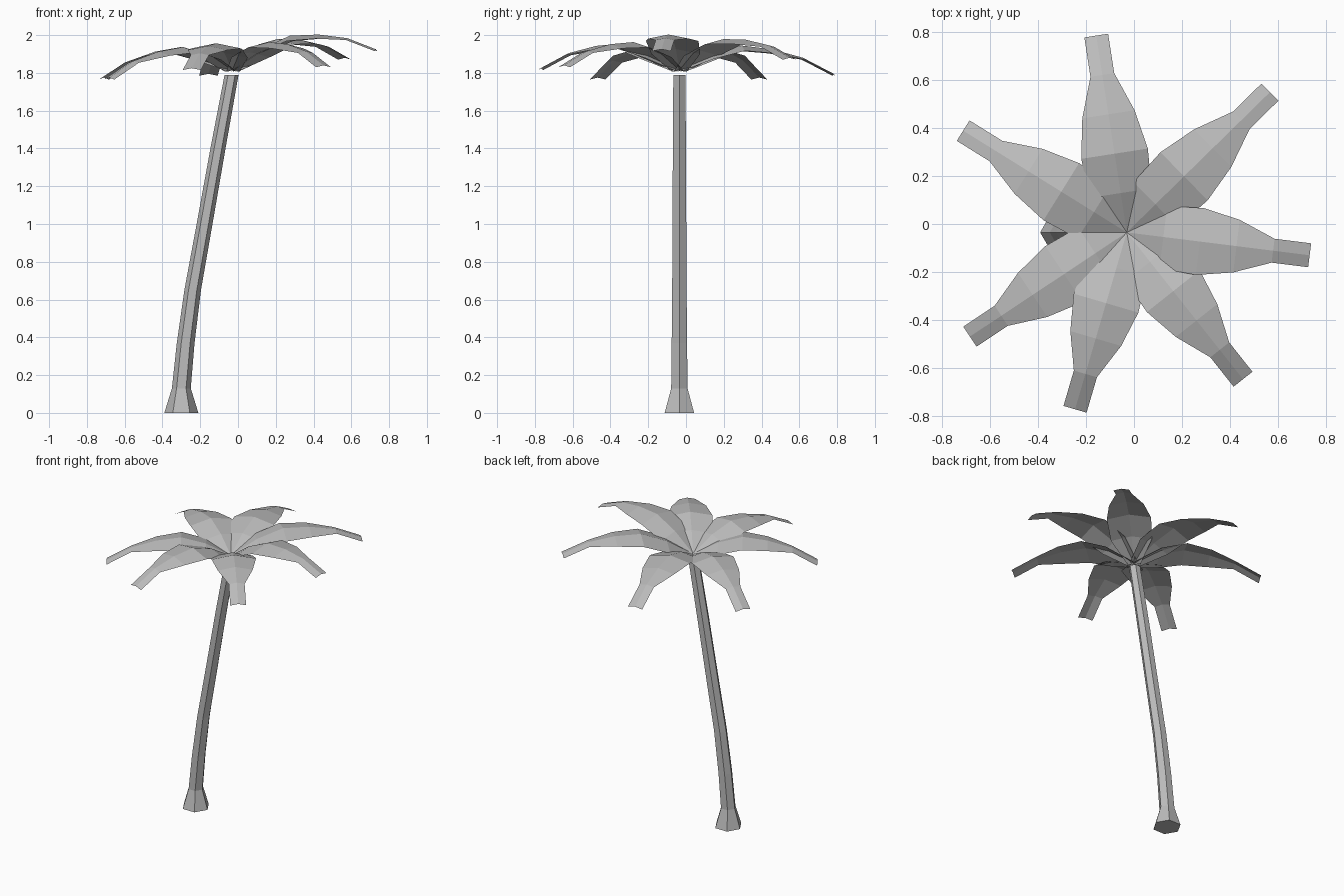
import bpy
import bmesh
from math import sin, cos, atan2, hypot, pi
from mathutils import Vector

cube = bpy.data.objects.get("Cube")
if cube:
    bpy.data.objects.remove(cube, do_unlink=True)

grey = bpy.data.materials.new("plain grey")
grey.use_nodes = True
colour = (0.5, 0.5, 0.5, 1)
grey.diffuse_color = colour
grey.node_tree.nodes["Principled BSDF"].inputs["Base Color"].default_value = colour


def loft(name, rings, closed):
    """Skin a list of cross-sections with flat quads."""
    bm = bmesh.new()
    rows = [[bm.verts.new(p) for p in ring] for ring in rings]
    n = len(rows[0])
    for low, high in zip(rows, rows[1:]):
        for i in range(n if closed else n - 1):
            j = (i + 1) % n
            bm.faces.new((low[i], low[j], high[j], high[i]))
    if closed:
        bm.faces.new(rows[0][::-1])
        bm.faces.new(rows[-1])
    mesh = bpy.data.meshes.new(name)
    bm.to_mesh(mesh)
    bm.free()
    mesh.materials.append(grey)
    obj = bpy.data.objects.new(name, mesh)
    bpy.context.collection.objects.link(obj)
    return obj


# Leaning six-sided trunk with a flared foot: (x, z, radius)
CY = -0.035
trunk = [(-0.30, 0, 0.09), (-0.30, 0.13, 0.05), (-0.277, 0.37, 0.047),
         (-0.24, 0.65, 0.044), (-0.177, 1.0, 0.042), (-0.106, 1.4, 0.04),
         (-0.034, 1.79, 0.037)]
loft("trunk", [[(x + r * cos(k * pi / 3), CY + r * sin(k * pi / 3), z)
                for k in range(6)] for x, z, r in trunk], True)

# Arching fronds with a raised midrib: (half width, height above crown)
crown = Vector((-0.03, CY, 1.815))
section = [(0.04, 0), (0.13, 0.085), (0.14, 0.13), (0.11, 0.11),
           (0.05, 0.065), (0.05, -0.02)]
# Tip of each frond: (x, y, extra lift at the tip)
tips = [(-0.157, 0.783, 0.0), (0.565, 0.548, 0.085), (0.73, -0.13, 0.13),
        (0.453, -0.645, 0.045), (-0.245, -0.77, 0.03),
        (-0.682, -0.468, -0.02), (-0.71, 0.388, -0.02)]
for number, (tx, ty, lift) in enumerate(tips, 1):
    dx, dy = tx - crown.x, ty - crown.y
    length, angle = hypot(dx, dy), atan2(dy, dx)
    out = Vector((cos(angle), sin(angle), 0))
    side = Vector((sin(angle), -cos(angle), 0))
    rings = []
    for i, (half, height) in enumerate(section):
        t = i / (len(section) - 1)
        rib = crown + out * length * t + Vector((0, 0, height + lift * t))
        drop = Vector((0, 0, 0.2 * half))
        rings.append([rib - side * half - drop, rib, rib + side * half - drop])
    loft(f"frond_{number}", rings, False)
